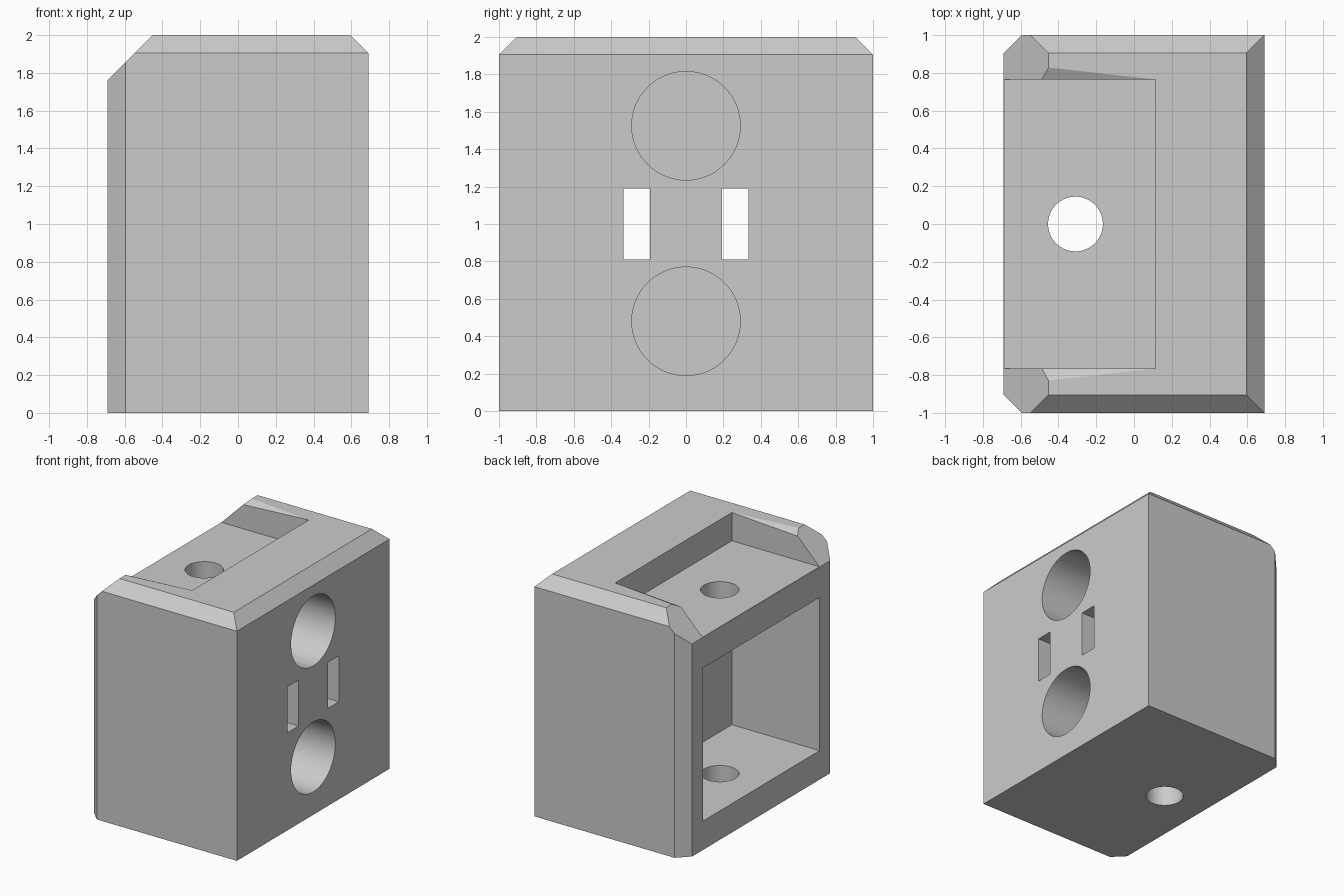
import bpy
import bmesh
import math
from mathutils import Vector

if "Cube" in bpy.data.objects:
    bpy.data.objects.remove(bpy.data.objects["Cube"], do_unlink=True)

grey = bpy.data.materials.new("plain grey")
grey.use_nodes = True
grey.diffuse_color = (0.6, 0.6, 0.6, 1)
grey.node_tree.nodes["Principled BSDF"].inputs["Base Color"].default_value = (0.6, 0.6, 0.6, 1)


def make_object(name, bm):
    bmesh.ops.recalc_face_normals(bm, faces=bm.faces)
    mesh = bpy.data.meshes.new(name)
    bm.to_mesh(mesh)
    bm.free()
    mesh.materials.append(grey)
    obj = bpy.data.objects.new(name, mesh)
    bpy.context.collection.objects.link(obj)
    return obj


def box(name, low, high):
    low, high = Vector(low), Vector(high)
    bm = bmesh.new()
    bmesh.ops.create_cube(bm, size=1)
    for v in bm.verts:
        v.co = (low + high) / 2 + v.co * (high - low)
    return make_object(name, bm)


def cylinder(name, centre, radius, depth, along_x=False):
    bm = bmesh.new()
    bmesh.ops.create_cone(bm, cap_ends=True, segments=96, radius1=radius,
                          radius2=radius, depth=depth)
    obj = make_object(name, bm)
    obj.location = centre
    if along_x:
        obj.rotation_euler.y = math.pi / 2
    return obj


def hull(name, points):
    bm = bmesh.new()
    for p in points:
        bm.verts.new(p)
    bmesh.ops.convex_hull(bm, input=bm.verts)
    return make_object(name, bm)


def chamfer(obj, point, normal):
    bm = bmesh.new()
    bm.from_mesh(obj.data)
    bmesh.ops.bisect_plane(bm, geom=bm.verts[:] + bm.edges[:] + bm.faces[:],
                           plane_co=point, plane_no=normal, clear_outer=True)
    bmesh.ops.holes_fill(bm, edges=[e for e in bm.edges if e.is_boundary])
    bmesh.ops.recalc_face_normals(bm, faces=bm.faces)
    bm.to_mesh(obj.data)
    bm.free()


# Housing block with chamfered top and rear corners
X, CH, BIG = 0.69, 0.095, 0.237
housing = box("housing", (-X, -1, 0), (X, 1, 2))
chamfer(housing, (X - CH, 0, 2), (1, 0, 1))
chamfer(housing, (-X + BIG, 0, 2), (-1, 0, 1))
for s in (-1, 1):
    chamfer(housing, (0, s * (1 - CH), 2), (0, s, 1))
    chamfer(housing, (-X, s * (1 - CH), 0), (-1, s, 0))

# Top recess, side cavity and vertical bolt hole
WALL, HALF = 0.115, 0.765
cutters = [
    box("top_recess", (-1, -HALF, 1.765), (WALL, HALF, 2.2)),
    box("side_cavity", (-1, -HALF, 0.24), (WALL, HALF, 1.51)),
    cylinder("bolt_hole", (-0.31, 0, 1), 0.145, 3),
]

# Blind round sockets and rectangular slots in the side face
for z in (0.48, 1.525):
    cutters.append(cylinder("round_socket", (0.71, 0, z), 0.29, 1.0, True))
for s in (-1, 1):
    a, b = sorted((s * 0.193, s * 0.335))
    cutters.append(box("slot", (0, a, 0.81), (1, b, 1.19)))

# Tapering bevels along both sides of the recess
for s in (-1, 1):
    low = [(WALL - 0.001, s * HALF, 2), (-0.7, s * 0.856, 2), (-0.7, s * HALF, 1.953),
           (-0.7, s * 0.6, 1.953), (WALL - 0.001, s * 0.6, 2)]
    cutters.append(hull("recess_bevel", low + [(x, y, 2.1) for x, y, z in low]))

bpy.context.view_layer.objects.active = housing
housing.select_set(True)
for cutter in cutters:
    cutter.hide_render = True
    mod = housing.modifiers.new(cutter.name, "BOOLEAN")
    mod.operation = "DIFFERENCE"
    mod.solver = "EXACT"
    mod.object = cutter
    bpy.ops.object.modifier_apply(modifier=mod.name)
for cutter in cutters:
    bpy.data.objects.remove(cutter, do_unlink=True)

bpy.ops.object.shade_smooth_by_angle(angle=math.radians(25))
